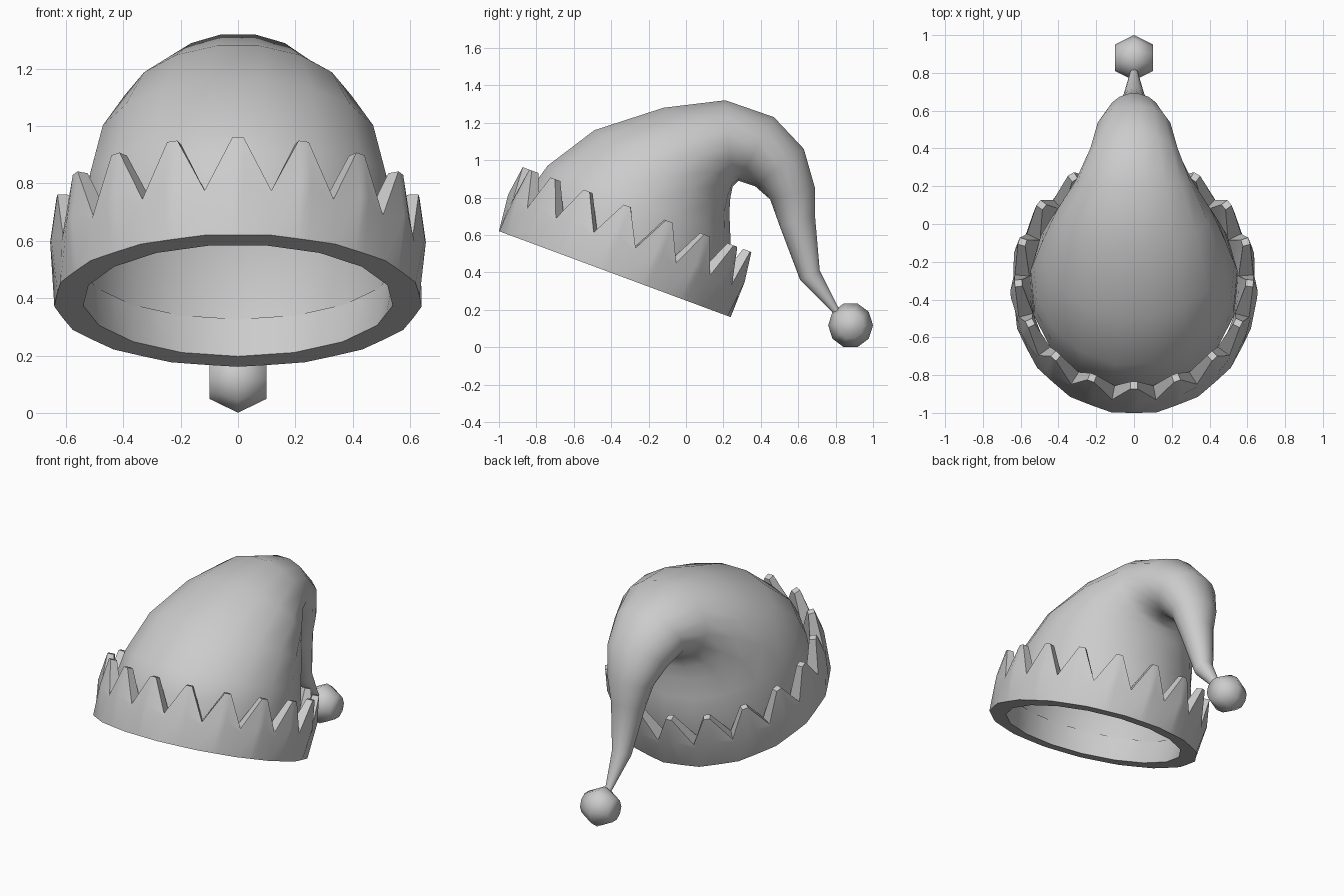
import bpy, bmesh
from math import sin, cos, pi
from mathutils import Vector

if "Cube" in bpy.data.objects:
    bpy.data.objects.remove(bpy.data.objects["Cube"])

N = 17                                   # sides of hat and number of points
U = Vector((0, 0.9376, -0.3478))         # brim plane, towards the back
UP = Vector((0, 0.3478, 0.9376))         # brim normal
C = Vector((0, -0.385, 0.392))           # brim centre


def make(name, rings, closed_profile=False, loop=False, caps=False, angle=40):
    """Skin a list of closed vertex rings; optionally join last to first."""
    bm = bmesh.new()
    vs = [[bm.verts.new(p) for p in r] for r in rings]
    pairs = list(zip(vs, vs[1:])) + ([(vs[-1], vs[0])] if loop else [])
    for a, b in pairs:
        n = len(a)
        for i in range(n):
            j = (i + 1) % n
            bm.faces.new((a[i], a[j], b[j], b[i]))
    if caps:
        bm.faces.new(vs[-1])
        bm.faces.new(vs[0][::-1])
    bmesh.ops.recalc_face_normals(bm, faces=bm.faces)
    me = bpy.data.meshes.new(name)
    bm.to_mesh(me)
    bm.free()
    ob = bpy.data.objects.new(name, me)
    bpy.context.collection.objects.link(ob)
    bpy.ops.object.select_all(action='DESELECT')
    ob.select_set(True)
    bpy.context.view_layer.objects.active = ob
    bpy.ops.object.shade_smooth_by_angle(angle=angle * pi / 180)
    return ob


def unit(k):
    """Corner k of the 17-gon; an edge faces the front, a corner the back."""
    a = (k + 0.5) * 2 * pi / N
    return sin(a), -cos(a)


# Brim band with a crown of thick points
valley = [(0.665, 0), (0.662, 0.15), (0.655, 0.17), (0.575, 0.17), (0.57, 0.14), (0.56, 0)]
point = [(0.667, 0), (0.69, 0.2), (0.667, 0.365), (0.625, 0.365), (0.58, 0.14), (0.56, 0)]
columns = []
for k in range(N):
    x0, y0 = unit(k)
    x1, y1 = unit(k + 1)
    for t, prof in ((0, valley), (0.42, point), (0.58, point)):
        x, y = x0 + (x1 - x0) * t, y0 + (y1 - y0) * t
        columns.append([C + Vector((x * r * 0.967, 0, 0)) + U * (y * r) + UP * h
                        for r, h in prof])
make("brim_band", columns, loop=True)

# Drooping cone: (upper y, z), (lower y, z), half width
sections = [
    ((-0.861, 0.718), (0.198, 0.325), 0.552),
    ((-0.82, 0.86), (0.24, 0.47), 0.55),
    ((-0.74, 0.97), (0.237, 0.60), 0.535),
    ((-0.49, 1.16), (0.232, 0.72), 0.49),
    ((-0.12, 1.28), (0.237, 0.80), 0.41),
    ((0.21, 1.32), (0.25, 0.86), 0.31),
    ((0.47, 1.23), (0.28, 0.89), 0.24),
    ((0.63, 1.06), (0.37, 0.86), 0.20),
    ((0.69, 0.85), (0.45, 0.79), 0.145),
    ((0.69, 0.70), (0.50, 0.65), 0.105),
    ((0.715, 0.41), (0.61, 0.36), 0.06),
    ((0.82, 0.20), (0.785, 0.185), 0.02),
]
rings = []
for top, low, w in sections:
    a, b = Vector((0, *top)), Vector((0, *low))
    axis = (b - a) / 1.983
    mid = a + axis * 0.983
    rings.append([mid + axis * unit(k)[1] + Vector((unit(k)[0] * w, 0, 0)) for k in range(N)])
make("drooping_cone", rings, angle=80)

# Bobble at the tip: ten sides around x
bobble = [[(x, 0.88 + r * cos(i * pi / 5), 0.117 + 1.02 * r * sin(i * pi / 5)) for i in range(10)]
          for x, r in ((-0.1, 0.07), (0, 0.12), (0.1, 0.07))]
make("bobble", bobble, caps=True, angle=80)
